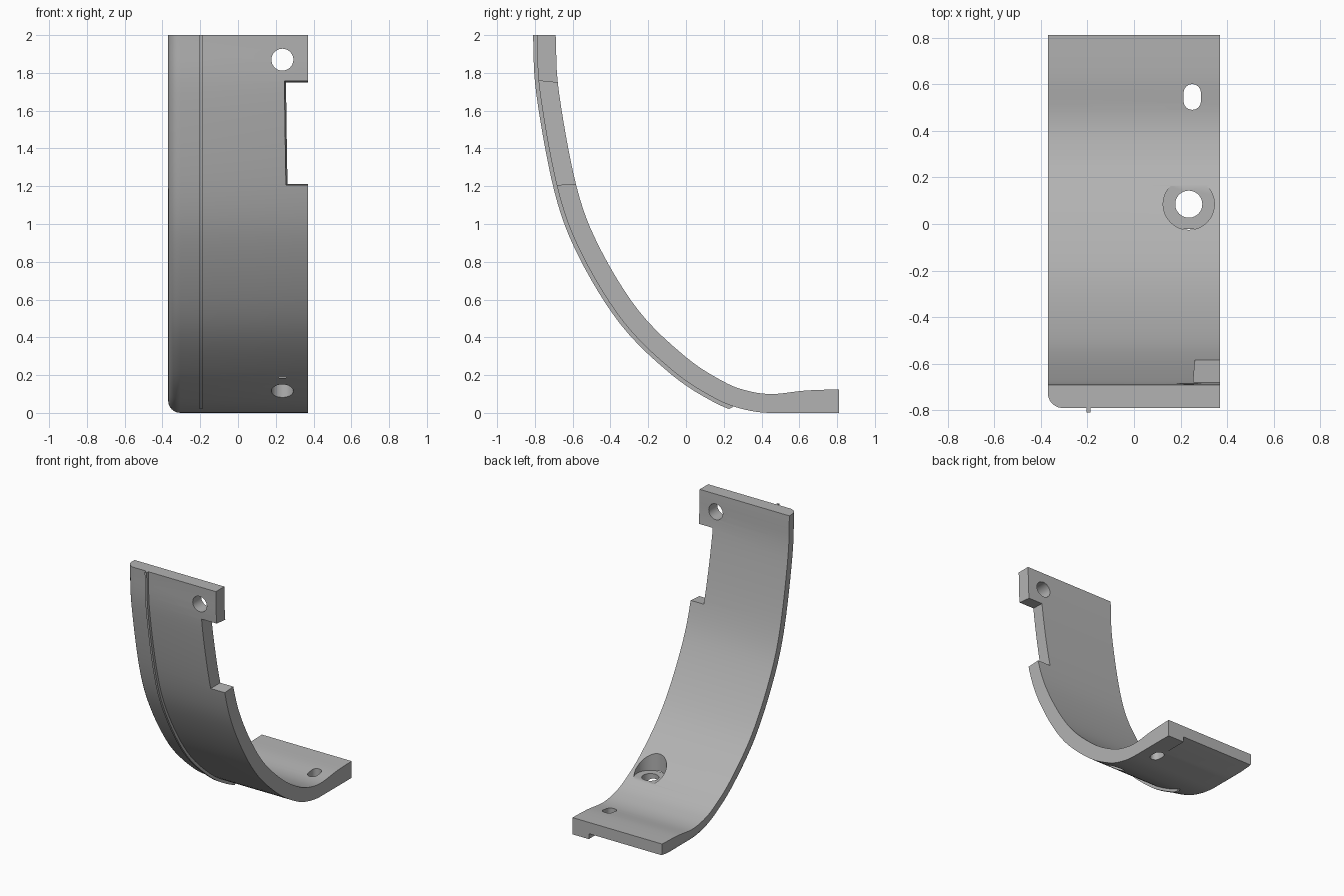
import bpy, bmesh, math
from mathutils import Vector

if "Cube" in bpy.data.objects:
    bpy.data.objects.remove(bpy.data.objects["Cube"], do_unlink=True)

HALF = 0.37      # half width of the bracket
THICK = 0.1      # shell thickness

grey = bpy.data.materials.new("plain grey")
grey.use_nodes = True
GREY = (0.45, 0.45, 0.45, 1)
grey.diffuse_color = GREY
grey.node_tree.nodes["Principled BSDF"].inputs["Base Color"].default_value = GREY


def make_object(name, bm):
    bmesh.ops.recalc_face_normals(bm, faces=bm.faces)
    mesh = bpy.data.meshes.new(name)
    bm.to_mesh(mesh)
    bm.free()
    mesh.materials.append(grey)
    obj = bpy.data.objects.new(name, mesh)
    bpy.context.collection.objects.link(obj)
    return obj


def prism(points, x0, x1):
    """Extrude a closed (y, z) outline along x."""
    bm = bmesh.new()
    face = bm.faces.new([bm.verts.new((x0, y, z)) for y, z in points])
    new = bmesh.ops.extrude_face_region(bm, geom=[face])["geom"]
    moved = [v for v in new if isinstance(v, bmesh.types.BMVert)]
    bmesh.ops.translate(bm, vec=(x1 - x0, 0, 0), verts=moved)
    return bm


def smooth_path(pts, steps):
    """Sample a Catmull-Rom curve through the points."""
    p = [Vector(q) for q in pts]
    p = [2 * p[0] - p[1]] + p + [2 * p[-1] - p[-2]]
    out = []
    for a, b, c, d in zip(p, p[1:], p[2:], p[3:]):
        for i in range(steps):
            t = i / steps
            out.append(0.5 * (2 * b + (c - a) * t + (2 * a - 5 * b + 4 * c - d) * t * t
                              + (3 * b - a - 3 * c + d) * t ** 3))
    return out + [p[-2]]


def offset(path, dist):
    out = []
    for i, q in enumerate(path):
        t = (path[min(i + 1, len(path) - 1)] - path[max(i - 1, 0)]).normalized()
        out.append(q + Vector((t.y, -t.x)) * dist)
    out[0].y = path[0].y
    return out


def cylinder_cutter(centre, radius, depth, axis="Z", stretch=0.0):
    """Round cutter; stretch pulls it into a slot along y."""
    bm = bmesh.new()
    bmesh.ops.create_cone(bm, cap_ends=True, segments=48, radius1=radius,
                          radius2=radius, depth=depth)
    for v in bm.verts:
        if abs(v.co.y) > 1e-4:
            v.co.y += math.copysign(stretch, v.co.y)
        if axis == "Y":
            v.co = Vector((v.co.x, v.co.z, -v.co.y))
        v.co += Vector(centre)
    return make_object("cutter", bm)


def cut(target, cutter):
    cutter.hide_render = True
    mod = target.modifiers.new("cut", "BOOLEAN")
    mod.operation = "DIFFERENCE"
    mod.solver = "EXACT"
    mod.object = cutter
    bpy.context.view_layer.objects.active = target
    bpy.ops.object.modifier_apply(modifier=mod.name)
    bpy.data.objects.remove(cutter, do_unlink=True)


# Curved shell: inner curve and its outward offset, with a flat foot
inner = smooth_path([(-0.69, 2), (-0.673, 1.7), (-0.58, 1.2), (-0.46, 0.88), (-0.25, 0.54),
                     (0, 0.295), (0.2, 0.165), (0.33, 0.116), (0.46, 0.1),
                     (0.63, 0.118), (0.81, 0.125)], 6)
outer = offset(inner, THICK)
for q, r in zip(outer, inner):
    if r.x > 0.45:
        q.x, q.y = r.x, 0
bm = prism(inner + outer[::-1], -HALF, HALF)

# Rounded outer edge on one side
keys = {(round(q.x, 4), round(q.y, 4)) for q in outer}
edges = [e for e in bm.edges if all(v.co.x < 0 and
         (round(v.co.y, 4), round(v.co.z, 4)) in keys for v in e.verts)]
bmesh.ops.bevel(bm, geom=edges, offset=0.065, segments=6, profile=0.5,
                affect="EDGES", clamp_overlap=False)
shell = make_object("curved_bracket", bm)

# Side notch, slightly wider toward the outside
bm = bmesh.new()
bmesh.ops.create_cube(bm, size=1)
for v in bm.verts:
    outside = v.co.y < 0
    x = 0.6 if v.co.x > 0 else (0.24 if outside else 0.265)
    z = (1.765 if outside else 1.735) if v.co.z > 0 else (1.195 if outside else 1.215)
    v.co = Vector((x, -0.85 if outside else -0.55, z))
cut(shell, make_object("cutter", bm))

# Screw holes, counterbore and slot
cut(shell, cylinder_cutter((0.235, -0.75, 1.87), 0.058, 0.5, "Y"))
cut(shell, cylinder_cutter((0.235, 0.085, 0.2), 0.058, 0.8))
cut(shell, cylinder_cutter((0.235, 0.085, 0.485), 0.11, 0.6))
cut(shell, cylinder_cutter((0.25, 0.545, 0.1), 0.037, 0.6, stretch=0.018))

# Relief ramp under the foot
cut(shell, make_object("cutter", prism([(0.62, -0.01), (0.9, -0.01), (0.9, 0.06), (0.62, 0)],
                                       -0.6, 0.235)))

# Thin raised rib along the outside, fading out near the foot
base = [q for q in offset(inner, THICK - 0.01) if q.x < 0.28]
crest = offset(inner, THICK + 0.02)[:len(base) - 1]
rib = make_object("outer_rib", prism(base + crest[::-1], -0.203, -0.187))

for obj in (shell, rib):
    bpy.ops.object.select_all(action="DESELECT")
    obj.select_set(True)
    bpy.context.view_layer.objects.active = obj
    bpy.ops.object.shade_smooth_by_angle(angle=math.radians(30))
